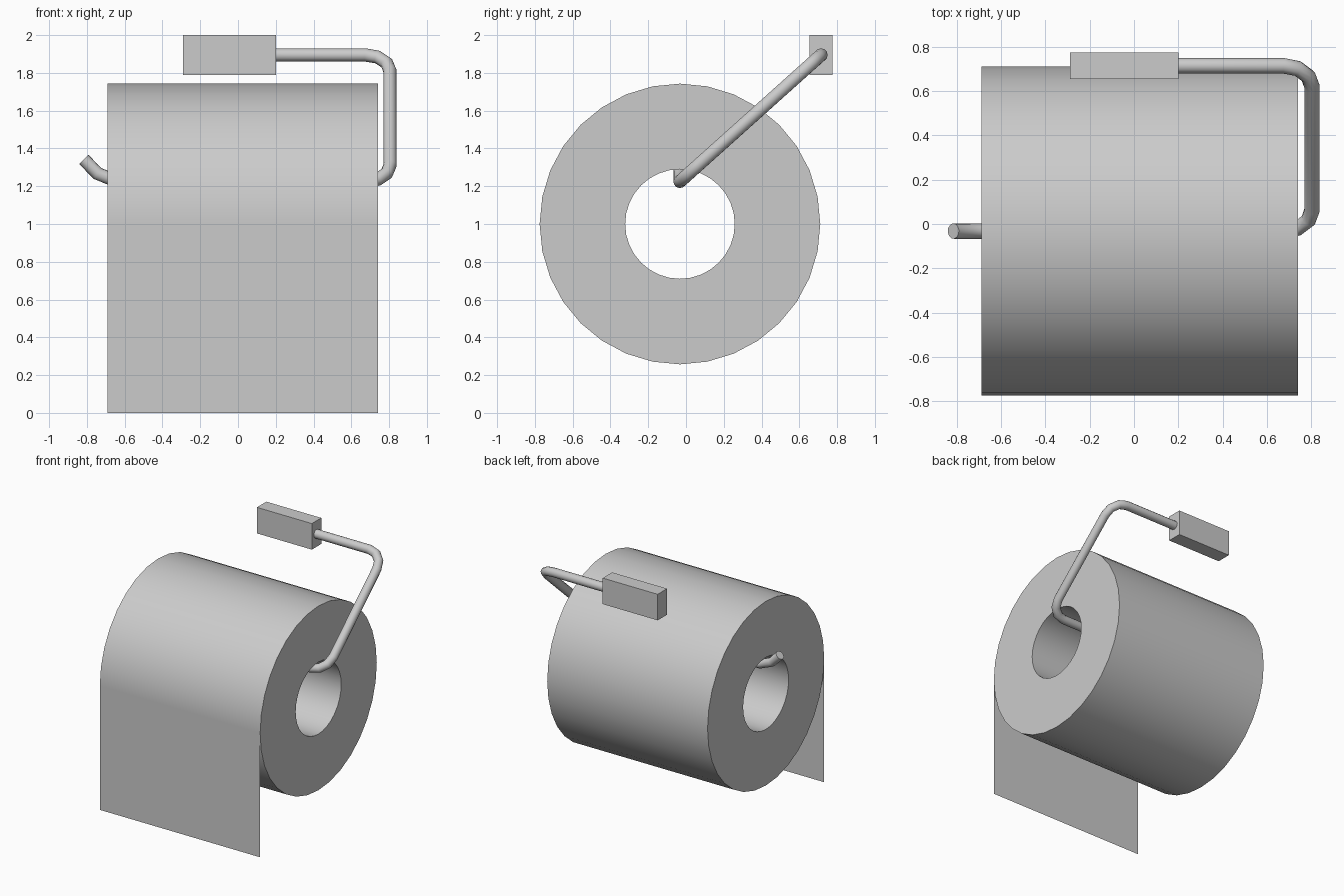
import bpy, bmesh
from math import sin, cos, pi
from mathutils import Vector

if "Cube" in bpy.data.objects:
    bpy.data.objects.remove(bpy.data.objects["Cube"])

X0, X1 = -0.69, 0.74                 # roll ends
CY, CZ, R_OUT, R_IN = -0.032, 1.0, 0.743, 0.29
SIDES = 32


def add_mesh(name, bm):
    mesh = bpy.data.meshes.new(name)
    bm.to_mesh(mesh)
    bm.free()
    ob = bpy.data.objects.new(name, mesh)
    bpy.context.collection.objects.link(ob)
    return ob


def smooth(ob):
    bpy.ops.object.select_all(action='DESELECT')
    ob.select_set(True)
    bpy.context.view_layer.objects.active = ob
    bpy.ops.object.shade_smooth_by_angle(angle=0.7)


def bend(corner, before, after, r, steps=3):
    """Rounded right-angle corner of the wire."""
    p = Vector(corner)
    u = (Vector(before) - p).normalized()
    v = (Vector(after) - p).normalized()
    angles = [i / steps * pi / 2 for i in range(steps + 1)]
    return [p + r * (u * (1 - sin(a)) + v * (1 - cos(a))) for a in angles]


# Paper roll: rectangular section spun around the x axis
bm = bmesh.new()
section = [(X0, R_IN), (X1, R_IN), (X1, R_OUT), (X0, R_OUT)]
rings = [[bm.verts.new((x, CY + r * cos(2 * pi * i / SIDES), CZ + r * sin(2 * pi * i / SIDES)))
          for x, r in section] for i in range(SIDES)]
for i in range(SIDES):
    a, b = rings[i], rings[(i + 1) % SIDES]
    for j in range(4):
        k = (j + 1) % 4
        bm.faces.new((a[j], a[k], b[k], b[j]))
bmesh.ops.recalc_face_normals(bm, faces=bm.faces)
smooth(add_mesh("paper_roll", bm))

# Loose sheet hanging from the front of the roll
bm = bmesh.new()
y = CY - R_OUT
bm.faces.new([bm.verts.new(c) for c in
              ((X0, y, 0), (X1, y, 0), (X1, y, CZ), (X0, y, CZ))])
add_mesh("hanging_sheet", bm)

# Wall mount block
bm = bmesh.new()
bmesh.ops.create_cube(bm, size=1)
bmesh.ops.scale(bm, vec=(0.49, 0.12, 0.21), verts=bm.verts)
bmesh.ops.translate(bm, vec=(-0.045, 0.715, 1.895), verts=bm.verts)
add_mesh("wall_mount", bm)

# Bent wire arm: mount, slanted side, through the core, upturned tip
start, tip_start = (0.19, 0.715, 1.895), (-0.64, CY, 1.225)
top, low = (0.805, 0.715, 1.895), (0.805, CY, 1.225)
path = [Vector(start), *bend(top, start, low, 0.13), *bend(low, top, tip_start, 0.13),
        Vector(tip_start), Vector((-0.745, CY, 1.268)), Vector((-0.816, CY, 1.342))]
curve = bpy.data.curves.new("wire_arm", 'CURVE')
curve.dimensions = '3D'
curve.bevel_depth = 0.035
curve.bevel_resolution = 4
curve.use_fill_caps = True
spline = curve.splines.new('POLY')
spline.points.add(len(path) - 1)
for pt, co in zip(spline.points, path):
    pt.co = (*co, 1)
arm = bpy.data.objects.new("wire_arm", curve)
bpy.context.collection.objects.link(arm)
bpy.ops.object.select_all(action='DESELECT')
arm.select_set(True)
bpy.context.view_layer.objects.active = arm
bpy.ops.object.convert(target='MESH')
smooth(bpy.context.view_layer.objects.active)
